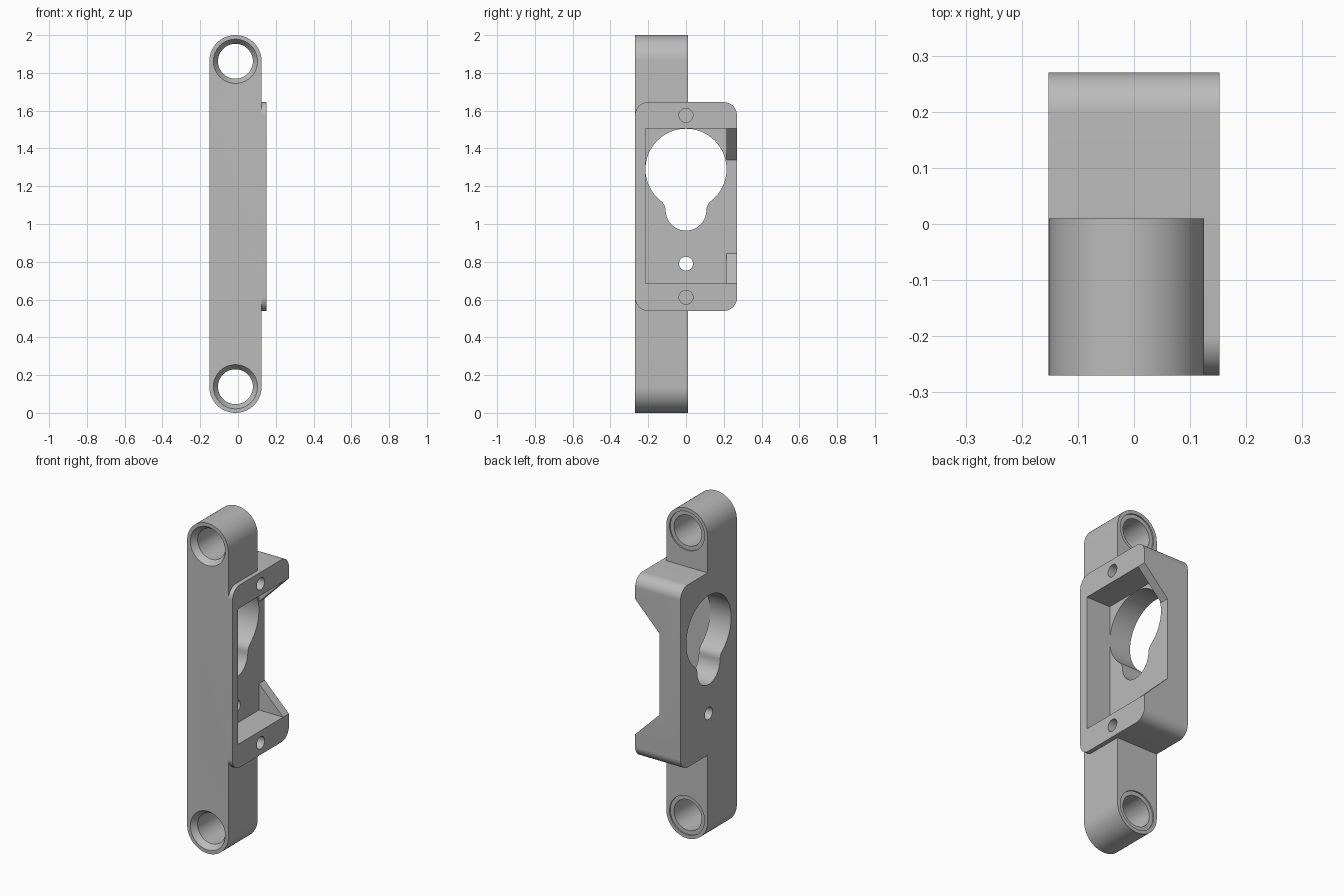
import bpy, bmesh, math
from mathutils import Vector

cube = bpy.data.objects.get("Cube")
if cube:
    bpy.data.objects.remove(cube, do_unlink=True)

grey = bpy.data.materials.new("plain grey")
grey.use_nodes = True
grey.diffuse_color = (0.5, 0.5, 0.5, 1)
grey.node_tree.nodes["Principled BSDF"].inputs["Base Color"].default_value = (0.5, 0.5, 0.5, 1)


def arc(cu, cv, r, start, end, n=16):
    """Points along a circular arc, angles in degrees."""
    angles = [math.radians(start + (end - start) * i / n) for i in range(n + 1)]
    return [(cu + r * math.cos(a), cv + r * math.sin(a)) for a in angles]


def loft(name, sections, axis):
    """Solid through (position, outline) sections along the x or y axis."""
    bm = bmesh.new()
    rings = []
    for pos, outline in sections:
        place = (lambda u, v: (pos, u, v)) if axis == "x" else (lambda u, v: (u, pos, v))
        rings.append([bm.verts.new(place(u, v)) for u, v in outline])
    n = len(rings[0])
    for a, b in zip(rings, rings[1:]):
        for i in range(n):
            bm.faces.new((a[i], a[(i + 1) % n], b[(i + 1) % n], b[i]))
    bm.faces.new(rings[0][::-1])
    bm.faces.new(rings[-1])
    bmesh.ops.recalc_face_normals(bm, faces=bm.faces)
    mesh = bpy.data.meshes.new(name)
    bm.to_mesh(mesh)
    bm.free()
    obj = bpy.data.objects.new(name, mesh)
    bpy.context.collection.objects.link(obj)
    mesh.materials.append(grey)
    return obj


def circle(u, v, r, n=64):
    return arc(u, v, r, 0, 360, n)[:-1]


def combine(target, tool, operation):
    mod = target.modifiers.new(operation.lower(), "BOOLEAN")
    mod.operation, mod.solver, mod.object = operation, "EXACT", tool
    bpy.ops.object.select_all(action="DESELECT")
    bpy.context.view_layer.objects.active = target
    target.select_set(True)
    bpy.ops.object.modifier_apply(modifier=mod.name)
    bpy.data.objects.remove(tool, do_unlink=True)


# Long bar with round ends
BAR_X, BAR_R, FRONT, BACK = -0.0135, 0.1385, -0.27, 0.01
LOW, HIGH = BAR_R, 2 - BAR_R
slot = arc(BAR_X, HIGH, BAR_R, 0, 180, 32) + arc(BAR_X, LOW, BAR_R, 180, 360, 32)
bracket = loft("mounting_bracket", [(FRONT, slot), (BACK, slot)], "y")

# Housing block with rounded corners
SIDE, Y, BOTTOM, TOP, R = 0.152, 0.27, 0.54, 1.645, 0.07
block = (arc(Y - R, TOP - R, R, 0, 90) + arc(R - Y, TOP - R, R, 90, 180)
         + arc(R - Y, BOTTOM + R, R, 180, 270) + arc(Y - R, BOTTOM + R, R, 270, 360))
combine(bracket, loft("housing", [(-SIDE, block), (SIDE, block)], "x"), "UNION")

# Rectangular pocket and the sloped opening in its back wall
FLOOR, P, P_LOW, P_HIGH = -0.01, 0.215, 0.685, 1.505
pocket = [(-P, P_LOW), (P, P_LOW), (P, P_HIGH), (-P, P_HIGH)]
combine(bracket, loft("pocket_cutter", [(FLOOR, pocket), (0.3, pocket)], "x"), "DIFFERENCE")
opening = [(FLOOR, 0.845), (SIDE, P_LOW), (0.3, P_LOW), (0.3, P_HIGH), (SIDE, P_HIGH), (FLOOR, 1.34)]
combine(bracket, loft("opening_cutter", [(0.1, opening), (0.4, opening)], "y"), "DIFFERENCE")

# Keyhole: large circle blended into a small one
BIG, SMALL, FILLET, BIG_Z = 0.2145, 0.108, 0.06, 1.29
drop = math.sqrt((BIG + FILLET) ** 2 - (SMALL + FILLET) ** 2)
neck_z = BIG_Z - drop
lean = math.degrees(math.atan2(drop, SMALL + FILLET))
keyhole = (arc(0, BIG_Z, BIG, -lean, 180 + lean, 56)
           + arc(-SMALL - FILLET, neck_z, FILLET, lean, 0, 8)[1:]
           + arc(0, neck_z, SMALL, 180, 360, 28)[1:]
           + arc(SMALL + FILLET, neck_z, FILLET, 180, 180 - lean, 8)[1:-1])
combine(bracket, loft("keyhole_cutter", [(-0.3, keyhole), (0.3, keyhole)], "x"), "DIFFERENCE")

# Through hole below the keyhole and two blind screw holes
for z, start in ((0.79, -0.3), (0.612, -0.05), (1.575, -0.05)):
    hole = circle(0, z, 0.037, 32)
    combine(bracket, loft("screw_cutter", [(start, hole), (0.3, hole)], "x"), "DIFFERENCE")

# Bar end holes: countersunk in front, shallow recess behind
for z in (LOW, HIGH):
    wide, bore = circle(BAR_X, z, 0.117), circle(BAR_X, z, 0.0925)
    sections = [(FRONT - 0.1, wide), (FRONT, wide), (FRONT + 0.035, bore),
                (BACK - 0.008, bore), (BACK - 0.008, wide), (BACK + 0.1, wide)]
    combine(bracket, loft("end_hole_cutter", sections, "y"), "DIFFERENCE")

bpy.ops.object.select_all(action="DESELECT")
bracket.select_set(True)
bpy.context.view_layer.objects.active = bracket
bpy.ops.object.shade_smooth_by_angle(angle=math.radians(30))
